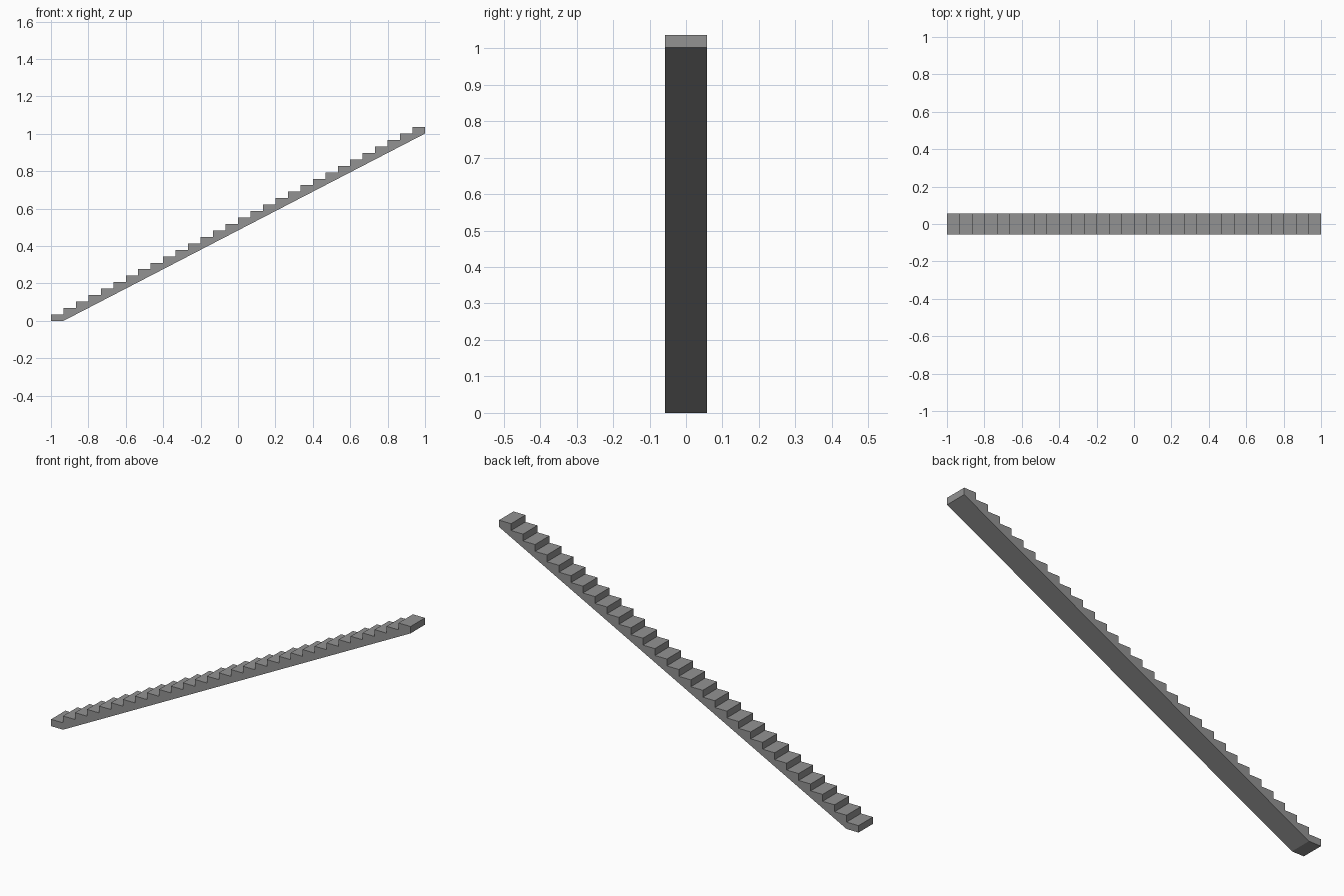
import bpy
import bmesh

if "Cube" in bpy.data.objects:
    bpy.data.objects.remove(bpy.data.objects["Cube"])

STEPS = 30
RUN = 2.0 / STEPS
RISE = 1.036 / STEPS
HALF_WIDTH = 0.057

concrete = bpy.data.materials.new("grey concrete")
concrete.diffuse_color = (0.29, 0.29, 0.29, 1)
concrete.use_nodes = True
concrete.node_tree.nodes["Principled BSDF"].inputs["Base Color"].default_value = concrete.diffuse_color

# side profile: flat foot, sloping underside, then the steps back down
profile = [(-1, 0), (-1 + RUN, 0), (1, RISE * (STEPS - 1))]
for i in reversed(range(STEPS)):
    profile.append((-1 + RUN * (i + 1), RISE * (i + 1)))
    profile.append((-1 + RUN * i, RISE * (i + 1)))

# extrude the profile across the width of the stair
bm = bmesh.new()
side = bm.faces.new([bm.verts.new((x, -HALF_WIDTH, z)) for x, z in profile])
extruded = bmesh.ops.extrude_face_region(bm, geom=[side], use_keep_orig=True)
back = [g for g in extruded["geom"] if isinstance(g, bmesh.types.BMVert)]
bmesh.ops.translate(bm, verts=back, vec=(0, 2 * HALF_WIDTH, 0))
bmesh.ops.recalc_face_normals(bm, faces=bm.faces)

mesh = bpy.data.meshes.new("staircase")
bm.to_mesh(mesh)
bm.free()
mesh.materials.append(concrete)
staircase = bpy.data.objects.new("staircase", mesh)
bpy.context.collection.objects.link(staircase)
